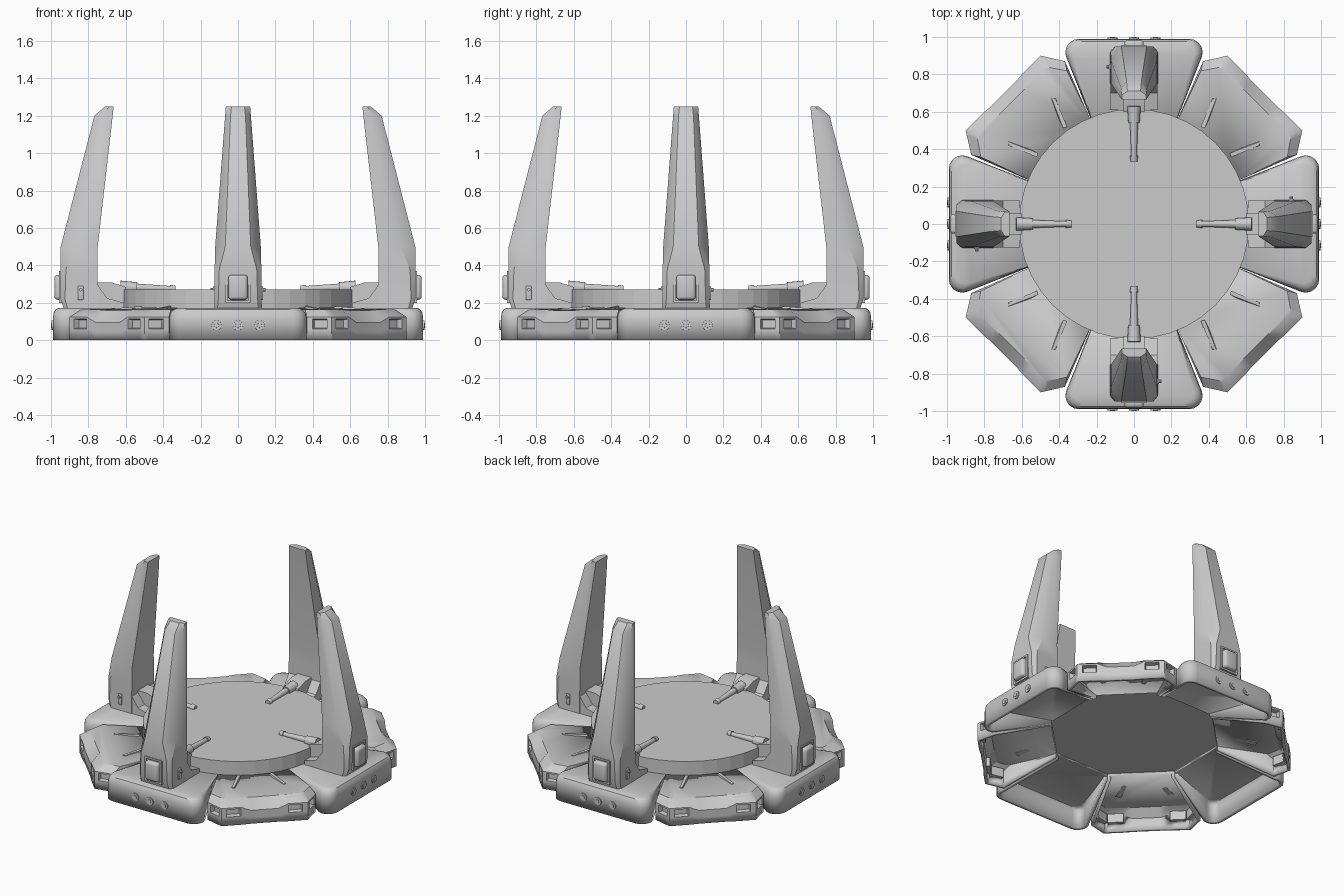
import bpy, bmesh, math
from mathutils import Matrix, Vector

if "Cube" in bpy.data.objects:
    bpy.data.objects.remove(bpy.data.objects["Cube"])

grey = bpy.data.materials.new("plain grey")
grey.use_nodes = True
COLOUR = (0.6, 0.6, 0.6, 1)
grey.diffuse_color = COLOUR
grey.node_tree.nodes["Principled BSDF"].inputs["Base Color"].default_value = COLOUR

SIDES = ["front", "left", "back", "right"]
CORNERS = ["front_left", "back_left", "back_right", "front_right"]
made = []


def place(bm, name, turn=0.0, wall=0.0):
    """Turn a part around the centre and add it to the scene."""
    bm.transform(Matrix.Rotation(turn, 4, 'Z'))
    mesh = bpy.data.meshes.new(name)
    bm.to_mesh(mesh)
    bm.free()
    mesh.materials.append(grey)
    obj = bpy.data.objects.new(name, mesh)
    bpy.context.collection.objects.link(obj)
    made.append(obj)
    if wall:
        mod = obj.modifiers.new("wall", 'SOLIDIFY')
        mod.thickness, mod.offset = wall, -1


def loft(rings, closed=True, caps=True):
    """Skin rings of (side, outward, height) points; open rings make a shell."""
    bm = bmesh.new()
    rows = [[bm.verts.new((t, -r, z)) for t, r, z in ring] for ring in rings]
    n = len(rows[0])
    grid = []
    for low, high in zip(rows, rows[1:]):
        grid.append([bm.faces.new((low[i], low[(i + 1) % n], high[(i + 1) % n], high[i]))
                     for i in range(n if closed else n - 1)])
    top = bm.faces.new(rows[-1])
    if caps:
        bm.faces.new(rows[0][::-1])
    bmesh.ops.recalc_face_normals(bm, faces=bm.faces)
    bm.normal_update()
    if not caps and top.normal.z < 0:
        bmesh.ops.reverse_faces(bm, faces=bm.faces)
        bm.normal_update()
    return bm, grid


def box(t, r, z, bevel=0.0):
    """Box from three (low, high) ranges."""
    bm, _ = loft([[(t[0], r[0], h), (t[1], r[0], h), (t[1], r[1], h), (t[0], r[1], h)]
                  for h in z])
    if bevel:
        bmesh.ops.bevel(bm, geom=bm.edges[:], offset=bevel, segments=3,
                        profile=0.5, affect='EDGES')
    return bm


def tube(start, end, r1, r2, sides=16):
    """Round rod between two (side, outward, height) points."""
    a, b = (Vector((p[0], -p[1], p[2])) for p in (start, end))
    bm = bmesh.new()
    bmesh.ops.create_cone(bm, cap_ends=True, segments=sides, radius1=r1, radius2=r2,
                          depth=(b - a).length)
    spin = (b - a).to_track_quat('Z', 'Y').to_matrix().to_4x4()
    bm.transform(Matrix.Translation((a + b) / 2) @ spin)
    return bm


def mirrored(half):
    return half + [(-t, r) for t, r in reversed(half)]


# Rounded hollow base under each tower
INNER = (0.215, 0.52)
arc = [(0.295 + 0.072 * math.cos(math.radians(a)), 0.918 + 0.072 * math.sin(math.radians(a)))
       for a in range(-20, 91, 22)]
base_path = mirrored([INNER] + arc)


def base_ring(z, inner_z, shrink):
    return [(t, r, inner_z) if r < 0.6 else (t * shrink, 0.75 + (r - 0.75) * shrink, z)
            for t, r in base_path]


def tower_base():
    return loft([base_ring(0, 0.13, 1), base_ring(0.115, 0.145, 1),
                 base_ring(0.145, 0.155, 0.985), base_ring(0.165, 0.165, 0.94),
                 base_ring(0.173, 0.173, 0.87)], closed=False, caps=False)[0]


# Corner panel with a lowered middle lip and recessed windows
SHOULDER, TIP = Vector((0.354, 0.877)), Vector((0.283, 0.99))
half = [INNER, tuple(SHOULDER), tuple(SHOULDER.lerp(TIP, 0.2)),
        tuple(SHOULDER.lerp(TIP, 0.82)), tuple(TIP), (0.25, 0.99), (0.155, 0.99), (0.09, 0.985)]
panel_path = mirrored(half)


def panel_ring(z, inner_z, middle_z, shrink=1):
    ring = []
    for t, r in panel_path:
        if r < 0.6:
            ring.append((t, r, inner_z))
        else:
            ring.append((t * (shrink + 1) / 2, 0.6 + (r - 0.6) * shrink,
                         middle_z if abs(t) < 0.1 else z))
    return ring


def corner_panel():
    bm, grid = loft([panel_ring(0, 0.13, 0), panel_ring(0.06, 0.14, 0.045),
                     panel_ring(0.115, 0.15, 0.085), panel_ring(0.125, 0.155, 0.095),
                     panel_ring(0.165, 0.172, 0.16, 0.84)], closed=False, caps=False)
    last = len(grid[1]) - 1
    windows = [grid[1][i] for i in (2, 5, last - 5, last - 2)]
    bmesh.ops.inset_individual(bm, faces=windows, thickness=0.002, depth=0)
    bmesh.ops.inset_individual(bm, faces=windows, thickness=0.007, depth=-0.03)
    return bm


# Leaning tower, six-sided with chamfered outer corners
def tower_ring(z, inner, middle, outer, wide, narrow):
    return [(wide, inner, z), (wide, middle, z), (narrow, outer, z),
            (-narrow, outer, z), (-wide, middle, z), (-wide, inner, z)]


def tower():
    return loft([tower_ring(0.165, 0.75, 0.91, 0.93, 0.128, 0.11),
                 tower_ring(0.22, 0.75, 0.925, 0.948, 0.126, 0.105),
                 tower_ring(0.38, 0.75, 0.92, 0.95, 0.125, 0.1),
                 tower_ring(0.5, 0.75, 0.87, 0.948, 0.122, 0.068),
                 tower_ring(1.2, 0.67, 0.725, 0.768, 0.069, 0.04),
                 tower_ring(1.25, 0.665, 0.69, 0.71, 0.065, 0.035)])[0]


def foot():
    """Wedge from the tower's inner side down to the disc."""
    outline = [(0.61, 0.165), (0.61, 0.2), (0.7, 0.225), (0.76, 0.31), (0.76, 0.165)]
    return loft([[(s, r, z) for r, z in outline] for s in (-0.125, 0.125)])[0]


def duct():
    """Raised block carrying the rod."""
    outline = [(0.6, 0.2), (0.6, 0.285), (0.68, 0.31), (0.77, 0.31), (0.77, 0.2)]
    return loft([[(s, r, z) for r, z in outline] for s in (-0.055, 0.055)])[0]


for k in range(4):
    turn = k * math.pi / 2
    side, corner = SIDES[k], CORNERS[k]
    place(tower_base(), side + "_tower_base", turn, 0.025)
    place(tower(), side + "_tower", turn)
    place(foot(), side + "_tower_foot", turn)
    place(duct(), side + "_duct", turn)

    # Rod reaching over the disc
    place(tube((0, 0.63, 0.283), (0, 0.54, 0.28), 0.036, 0.03), side + "_rod_collar", turn)
    place(tube((0, 0.56, 0.282), (0, 0.36, 0.275), 0.022, 0.015), side + "_rod", turn)
    place(tube((0, 0.365, 0.275), (0, 0.335, 0.274), 0.022, 0.018), side + "_rod_tip", turn)

    # Hatch: square frame around a rounded block
    for s in (-1, 1):
        place(box(sorted((s * 0.056, s * 0.068)), (0.92, 0.957), (0.2, 0.37)),
              side + "_hatch_post", turn)
    for z in (0.2, 0.358):
        place(box((-0.056, 0.056), (0.92, 0.957), (z, z + 0.012)), side + "_hatch_rail", turn)
    place(box((-0.052, 0.052), (0.9, 0.982), (0.216, 0.35), 0.018), side + "_hatch_block", turn)

    # Slotted fitting on one flank of the tower
    place(box((0.1, 0.134), (0.826, 0.856), (0.215, 0.29), 0.005), side + "_flank_fitting", turn)
    place(tube((0.12, 0.841, 0.27), (0.148, 0.841, 0.27), 0.009, 0.009, 10),
          side + "_flank_pin", turn)

    # Three ringed bolts on the base
    for t in (-0.115, 0, 0.115):
        place(tube((t, 0.97, 0.08), (t, 0.996, 0.08), 0.028, 0.026), side + "_bolt_ring", turn)
        place(tube((t, 0.98, 0.08), (t, 1.0, 0.08), 0.016, 0.013), side + "_bolt", turn)

    # Corner panel with two small radiating fins
    turn += math.pi / 4
    place(corner_panel(), corner + "_panel", turn, 0.02)
    for s in (-1, 1):
        fin = [[(s * 0.095, 0.63, z), (s * 0.115, 0.62, z), (s * (0.19 - lean), 0.77, z),
                (s * (0.15 + lean), 0.785, z)] for z, lean in ((0.155, 0), (0.182, 0.014))]
        for ring in fin:
            ring[2] = ring[2][:2] + (ring[2][2] - 0.012,)
            ring[3] = ring[3][:2] + (ring[3][2] - 0.012,)
        place(loft(fin)[0], corner + "_fin", turn)

# Central disc
place(tube((0, 0, 0.172), (0, 0, 0.27), 0.615, 0.615, 40), "disc")
disc = made.pop()

bpy.ops.object.select_all(action='DESELECT')
for obj in made:
    obj.select_set(True)
bpy.context.view_layer.objects.active = made[0]
bpy.ops.object.shade_smooth_by_angle(angle=math.radians(35))
